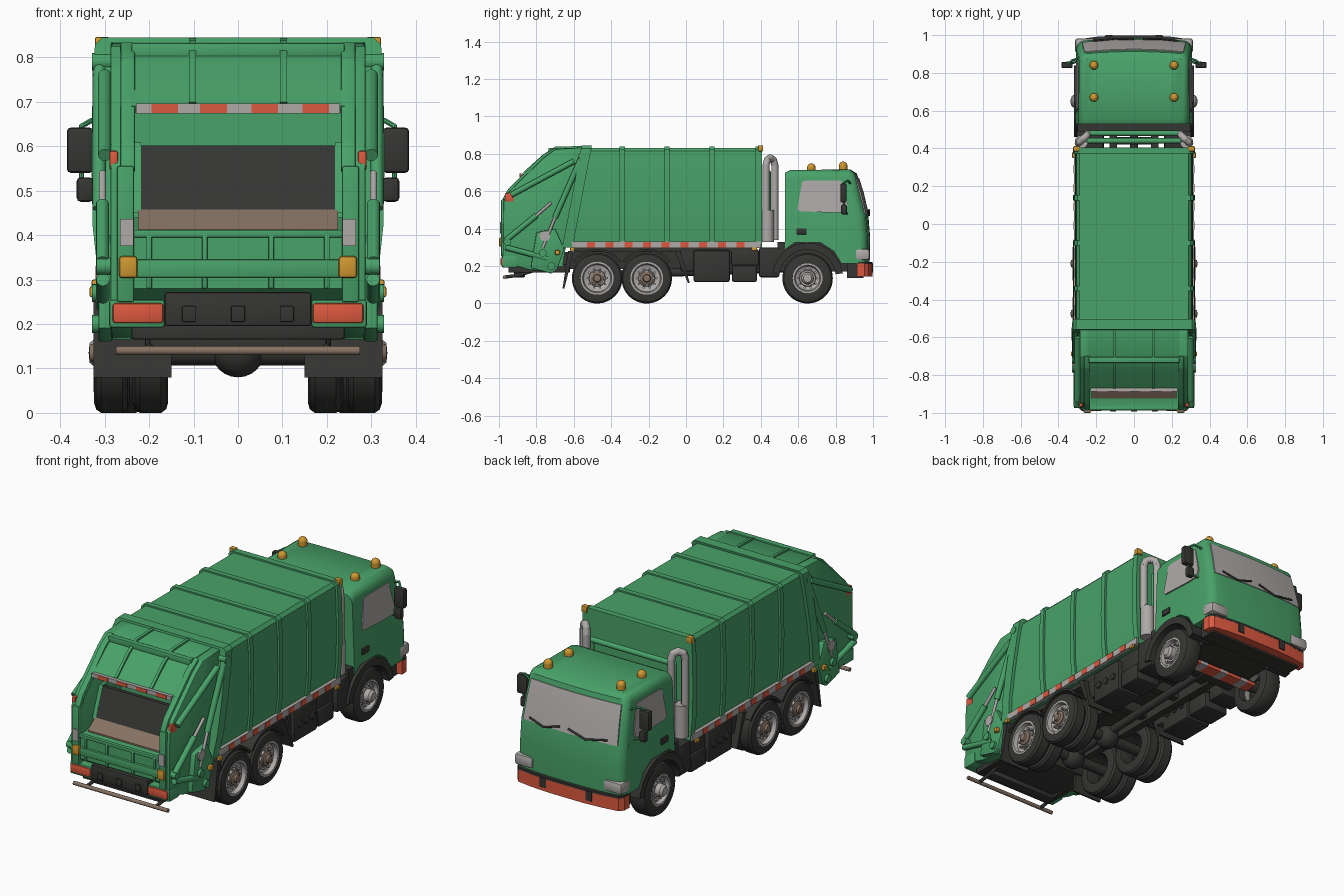
import bpy, bmesh, math
from mathutils import Vector, Matrix

if "Cube" in bpy.data.objects:
    bpy.data.objects.remove(bpy.data.objects["Cube"])

def material(name, r, g, b):
    m = bpy.data.materials.new(name)
    m.diffuse_color = (r, g, b, 1)
    m.use_nodes = True
    m.node_tree.nodes["Principled BSDF"].inputs["Base Color"].default_value = m.diffuse_color
    return m

GREEN = material("body_green", .065, .36, .14)
DARK = material("dark_rubber", .036, .036, .034)
GREY = material("light_grey", .42, .40, .39)
RED = material("signal_red", .72, .10, .05)
AMBER = material("amber", .62, .31, .03)
BROWN = material("worn_brown", .24, .17, .125)

# ---------- helpers ----------
def finish(name, bm, mat, mirror=False):
    if mirror:
        d = bmesh.ops.duplicate(bm, geom=bm.verts[:] + bm.edges[:] + bm.faces[:])
        for v in d["geom"]:
            if isinstance(v, bmesh.types.BMVert):
                v.co.x *= -1
    bmesh.ops.recalc_face_normals(bm, faces=bm.faces[:])
    me = bpy.data.meshes.new(name)
    bm.to_mesh(me)
    bm.free()
    me.materials.append(mat)
    ob = bpy.data.objects.new(name, me)
    bpy.context.collection.objects.link(ob)

def bevel(bm, w, edges=None, seg=2):
    if w:
        bmesh.ops.bevel(bm, geom=edges or bm.edges[:], offset=w, segments=seg,
                        affect='EDGES', profile=.5, clamp_overlap=True)

def boxes(name, mat, dims, bev=0, mirror=False):
    bm = bmesh.new()
    for x0, x1, y0, y1, z0, z1 in dims:
        m = Matrix.Translation(((x0+x1)/2, (y0+y1)/2, (z0+z1)/2)) @ Matrix.Diagonal((x1-x0, y1-y0, z1-z0, 1))
        bmesh.ops.create_cube(bm, size=1, matrix=m)
    bevel(bm, bev)
    finish(name, bm, mat, mirror)

def extrude(bm, pts, vec):
    f = bm.faces.new([bm.verts.new(p) for p in pts])
    g = bmesh.ops.extrude_face_region(bm, geom=[f])
    bmesh.ops.translate(bm, vec=vec, verts=[v for v in g["geom"] if isinstance(v, bmesh.types.BMVert)])

def shape_cab(bm):  # cab leans inward towards the roof and its nose bows slightly
    for x in (-.2, -.1, 0, .1, .2):
        bmesh.ops.bisect_plane(bm, geom=bm.verts[:] + bm.edges[:] + bm.faces[:], plane_co=(x, 0, 0), plane_no=(1, 0, 0))
    for v in bm.verts:
        v.co.y -= .018 * (v.co.x / .3)**2 * min(1, max(0, (v.co.y - .85) / .08))
        v.co.x *= 1 - .22 * max(0, v.co.z - .45)

def prism(name, mat, pts, x0, x1, mirror=False, bev=0, pick=None, post=None):
    """Side profile of (y, z) points pushed along x."""
    bm = bmesh.new()
    extrude(bm, [(x0, y, z) for y, z in pts], (x1 - x0, 0, 0))
    bevel(bm, bev, [e for e in bm.edges if pick(e)] if pick else None, 4 if pick else 2)
    if post:
        post(bm)
    finish(name, bm, mat, mirror)

def slab(name, mat, pts, z0, z1):
    """Plan outline of right-hand (x, y) points, mirrored and raised."""
    bm = bmesh.new()
    extrude(bm, [(x, y, z0) for x, y in pts] + [(-x, y, z0) for x, y in reversed(pts)], (0, 0, z1 - z0))
    finish(name, bm, mat)

def add_rod(bm, a, b, r, n=16):
    a, b = Vector(a), Vector(b)
    m = Matrix.Translation((a+b)/2) @ (b-a).to_track_quat('Z', 'Y').to_matrix().to_4x4()
    bmesh.ops.create_cone(bm, cap_ends=True, segments=n, radius1=r, radius2=r, depth=(b-a).length, matrix=m)

def tube(name, mat, paths, r, mirror=False, n=12):
    bm = bmesh.new()
    for path in paths:
        for a, b in zip(path, path[1:]):
            add_rod(bm, a, b, r, n)
        for p in path[1:-1]:
            bmesh.ops.create_uvsphere(bm, u_segments=n, v_segments=8, radius=r, matrix=Matrix.Translation(p))
    finish(name, bm, mat, mirror)

def lathe(name, mat, prof, y, z, n=40):
    """(x, radius) profile turned around a sideways axle, mirrored to both sides."""
    bm = bmesh.new()
    rings = [[bm.verts.new((x, y + r*math.cos(i*math.tau/n), z + r*math.sin(i*math.tau/n)))
              for i in range(n)] for x, r in prof]
    for a, b in zip(rings, rings[1:]):
        for i in range(n):
            bm.faces.new((a[i], a[(i+1) % n], b[(i+1) % n], b[i]))
    bmesh.ops.remove_doubles(bm, verts=bm.verts[:], dist=1e-5)
    finish(name, bm, mat, True)

def section(name, y0, y1, grow=0, skew=0):
    """Slice of the container; skew 1 leans its rear end, skew 2 the whole slice."""
    half = [(.296, .30), (.309, .42), (.312, .58), (.309, .74), (.304, .815), (.288, .832)]
    pts = [(x+grow, z + (grow*.7 if z > .8 else 0)) for x, z in half]
    pts += [(-x, z) for x, z in reversed(pts)]
    bm = bmesh.new()
    extrude(bm, [(x, y0, z) for x, z in pts], (0, y1-y0, 0))
    for v in bm.verts:
        if skew == 2 or (skew == 1 and abs(v.co.y - y0) < 1e-5):
            v.co.y -= (.835 - v.co.z) * .19
    finish(name, bm, GREEN)

def arch(name, y, r0, r1, a0, a1, x0, x1):
    ang = [math.radians(a0 + (a1-a0)*i/14) for i in range(15)]
    pts = [(y + r1*math.cos(a), .135 + r1*math.sin(a)) for a in ang]
    pts += [(y + r0*math.cos(a), .135 + r0*math.sin(a)) for a in reversed(ang)]
    prism(name, DARK, pts, x0, x1, True)

# ---------- container body ----------
section("container", -.53, .39, 0, 1)
for i, y in enumerate((-.355, -.115, .125)):
    section(f"container_rib_{i}", y, y + .028, .011)
section("container_front_frame", .372, .405, .012)
section("container_rear_flange", -.56, -.505, .018, 2)
boxes("side_stripe", GREY, [(.30, .318, -.61, .40, .298, .332)], 0, True)
boxes("side_stripe_marks", RED, [(.31, .3205, -.53 + i*.1, -.487 + i*.1, .30, .33) for i in range(9)], 0, True)
boxes("container_floor", DARK, [(-.28, .28, -.6, .38, .275, .302)])

# ---------- tailgate ----------
side = [(-.54, .835), (-.70, .825), (-.76, .78), (-.94, .605), (-.975, .55), (-.98, .25),
        (-.94, .21), (-.84, .18), (-.71, .165), (-.66, .27), (-.63, .33)]
prism("tailgate_side", GREEN, side, .238, .287, True, .005)
prism("tailgate_roof", GREEN, [(-.53, .835), (-.70, .828), (-.765, .782), (-.872, .69), (-.86, .675),
      (-.75, .765), (-.69, .80), (-.53, .80)], -.24, .24)
prism("tailgate_roof_rib", GREEN, [(-.56, .842), (-.70, .838), (-.77, .792), (-.872, .70), (-.85, .69),
      (-.70, .81), (-.56, .82)], .095, .11, True)
boxes("tailgate_roof_lip", GREEN, [(-.24, .24, -.735, -.705, .80, .832)], .004)
prism("tailgate_post", GREEN, [(-.70, .835), (-.765, .795), (-.952, .61), (-.985, .55), (-.965, .54),
      (-.935, .59), (-.75, .77), (-.70, .80)], .232, .264, True, .004)
boxes("tailgate_lower_post", GREEN, [(.234, .272, -.988, -.96, .25, .555)], .004, True)
boxes("tailgate_back_wall", GREEN, [(-.24, .24, -.63, -.60, .4, .82)])
prism("hopper", GREEN, [(-.92, .405), (-.975, .405), (-.975, .28), (-.86, .2), (-.66, .2), (-.62, .44), (-.85, .44)], -.24, .24)
prism("packer_panel", DARK, [(-.866, .458), (-.81, .602), (-.79, .602), (-.83, .445)], -.222, .222)
prism("hopper_floor", BROWN, [(-.866, .458), (-.925, .413), (-.925, .405), (-.85, .43)], -.225, .225)
prism("packer_frame", GREEN, [(-.87, .45), (-.81, .608), (-.70, .608), (-.70, .45)], .218, .24, True)
boxes("opening_stripe", GREY, [(-.23, .23, -.886, -.868, .674, .696)])
boxes("opening_stripe_marks", RED, [(x, x + .06, -.889, -.87, .675, .695) for x in (-.195, -.085, .03, .145)])
boxes("hopper_ribs", GREEN, [(x-.006, x+.006, -.985, -.97, .28, .405) for x in (-.2, -.075, .075, .2)]
      + [(-.24, .24, -.988, -.97, .305, .345), (-.24, .24, -.985, -.965, .395, .412)], .002)
boxes("rear_crossbox", DARK, [(-.165, .165, -.985, -.86, .195, .272), (-.24, .24, -.95, -.62, .165, .21),
      (-.20, .20, -.92, -.86, .14, .18)], .006)
boxes("rear_crossbox_fittings", DARK, [(x-.016, x+.016, -.993, -.98, .205, .24) for x in (-.11, 0, .11)], .003)
boxes("tail_light_housing", GREEN, [(.165, .29, -.982, -.90, .192, .255)], .006, True)
boxes("tail_light", RED, [(.168, .282, -.99, -.965, .202, .247)], .006, True)
boxes("tail_amber_lamp", AMBER, [(.226, .268, -1, -.975, .303, .353)], .008, True)
boxes("tail_reflector", GREY, [(.235, .266, -.994, -.986, .375, .436)], 0, True)
boxes("upper_tail_light", RED, [(.270, .289, -.968, -.92, .545, .59)], .005, True)
tube("rear_step", BROWN, [[(-.275, -.97, .14), (.275, -.97, .14)]], .010)
tube("step_bracket", DARK, [[(.2, -.965, .142), (.2, -.90, .15), (.2, -.80, .18)]], .009, True)
# lift arms, rams and pivots on the tailgate sides
prism("tailgate_lower_arm", GREEN, [(-.83, .19), (-.72, .16), (-.69, .18), (-.65, .29), (-.70, .40), (-.80, .38)],
      .284, .314, True, .004)
tube("lift_ram", GREEN, [[(.312, -.555, .79), (.312, -.70, .46)], [(.305, -.96, .34), (.305, -.80, .47)],
     [(.30, -.60, .76), (.30, -.935, .58)], [(.304, -.965, .30), (.304, -.74, .24)]], .015, True)
tube("ram_rod", GREY, [[(.312, -.70, .46), (.312, -.765, .30)], [(.305, -.80, .47), (.305, -.72, .54)]], .008, True)
tube("arm_pivot", GREY, [[(.28, -.755, .36), (.32, -.755, .36)]], .028, True, 20)
tube("arm_pins", GREEN, [[(.28, y, z), (.328, y, z)] for y, z in ((-.555, .79), (-.765, .27), (-.72, .2))]
     + [[(.28, -.955, .33), (.318, -.955, .33)]], .02, True, 16)

# ---------- cab ----------
cab = [(.53, .29), (.53, .70), (.56, .714), (.88, .716), (.913, .695), (.945, .59), (.975, .47), (.985, .35),
       (.982, .215), (.83, .215), (.79, .28), (.72, .325), (.58, .325)]
def outline(e):
    a, b = (v.co for v in e.verts)
    m = (a + b) / 2
    return abs(a.x - b.x) < 1e-4 and m.z > .23 and (m.y > .89 or m.z > .69)
prism("cab", GREEN, cab, -.307, .307, False, .04, outline, shape_cab)
prism("windscreen", GREY, [(.978, .475), (.951, .59), (.926, .67), (.916, .67), (.938, .59), (.965, .475)],
      -.276, .276, post=shape_cab)
prism("side_window", GREY, [(.595, .503), (.62, .65), (.64, .658), (.83, .658), (.868, .53), (.858, .488), (.79, .485), (.61, .493)],
      .302, .310, True, post=shape_cab)
tube("wipers", DARK, [[(-.22, .97, .495), (-.10, .98, .472), (.0, .978, .50)], [(.05, .978, .50), (.14, .98, .472), (.23, .97, .495)]], .005)
boxes("headlight", GREY, [(.205, .312, .905, .983, .232, .292)], .014, True)
bow = [(.312, .925), (.31, .955), (.292, .977), (.2, .99), (.1, .997), (0, .998)]
slab("bumper", RED, [(.312, .915)] + bow[:-1], .145, .214)
slab("bumper_dark_top", DARK, [(.30, .915)] + [(x*.998, y + .001) for x, y in bow[:-1]], .210, .222)
boxes("bumper_dark_marks", DARK, [(.115, .15, .94, 1.0, .165, .213)], 0, True)
boxes("door_handle", DARK, [(.30, .313, .59, .645, .37, .402)], .003, True)
boxes("mirrors", DARK, [(.325, .385, .825, .858, .54, .642), (.325, .363, .83, .86, .475, .53)], .009, True)
tube("mirror_arm", GREEN, [[(.285, .88, .64), (.33, .865, .658), (.352, .845, .645), (.352, .845, .50), (.30, .86, .48)]], .006, True, 8)
bm = bmesh.new()
for y, h in ((.67, .738), (.84, .748)):
    add_rod(bm, (.212, y, .705), (.212, y, h-.012), .023)
    bmesh.ops.create_uvsphere(bm, u_segments=16, v_segments=8, radius=.023, matrix=Matrix.Translation((.212, y, h-.012)))
finish("roof_beacons", bm, AMBER, True)
boxes("marker_lamps", AMBER, [(.288, .322, .385, .412, .813, .846), (.312, .328, .35, .38, .282, .30),
      (.31, .334, -.70, -.675, .26, .285), (.31, .33, -.62, -.595, .28, .30)], .005, True)

# ---------- exhaust stacks and the frame between them ----------
tube("exhaust_muffler", GREY, [[(.278, .435, .33), (.278, .435, .50)]], .035, True, 24)
tube("exhaust_pipe", GREY, [[(.295, .428, .49), (.295, .428, .74), (.288, .435, .768), (.27, .45, .778), (.252, .467, .768),
     (.247, .475, .74), (.247, .475, .34)]], .019, True)
tube("cross_frame", GREEN, [[(-.24, .44, .35), (-.24, .44, .70), (.24, .44, .70), (.24, .44, .35)],
     [(-.24, .48, .62), (.24, .48, .62)]], .014)

# ---------- chassis ----------
boxes("chassis_rails", DARK, [(.09, .13, -.86, .93, .185, .275)], 0, True)
boxes("cross_members", DARK, [(-.12, .12, y, y+.04, .20, .26) for y in (-.7, -.36, -.05, .2, .42)]
      + [(-.2, .2, .50, .93, .17, .33), (-.30, .30, .49, .54, .24, .33), (-.28, .28, .86, .95, .135, .22)])
boxes("side_tanks", DARK, [(.15, .30, .04, .235, .115, .285), (.16, .305, .39, .50, .14, .30),
      (.15, .285, .24, .39, .20, .29), (.15, .295, .245, .38, .115, .205), (.15, .28, -.03, .05, .17, .285)], .012, True)
tube("tank_bands", DARK, [[(.14, y, .2), (.308, y, .2)] for y in (.085, .14, .195)], .018, True)
tube("drive_shaft", DARK, [[(0, -.5, .15), (0, .6, .19)]], .022)
tube("axles", DARK, [[(-.26, y, .135), (.26, y, .135)] for y in (-.475, -.21, .65)], .028)
boxes("front_axle_beam", RED, [(-.2, .2, .635, .705, .107, .125)])
boxes("front_axle_marks", GREY, [(x-.022, x+.022, .634, .706, .1065, .1255) for x in (-.13, 0, .13)])
bm = bmesh.new()
for y in (-.475, -.21):
    bmesh.ops.create_uvsphere(bm, u_segments=20, v_segments=12, radius=.06, matrix=Matrix.Translation((0, y, .14)))
finish("differentials", bm, DARK)

# ---------- wheels and mudguards ----------
def tyre(name, cx, w, y):
    prof = [(-1, .08), (-1, .112), (-.88, .127), (-.6, .135), (.6, .135), (.88, .127), (1, .112), (1, .08), (.7, .078), (-.7, .078), (-1, .08)]
    lathe(name, DARK, [(cx + a*w, r) for a, r in prof], y, .135)

def rim(name, xo, y, r):
    lathe(name, GREY, [(xo-.06, r-.005), (xo-.012, r), (xo+.003, r), (xo+.003, r-.01), (xo-.018, r-.016),
                       (xo-.026, .045), (xo-.01, .042), (xo-.01, 0)], y, .135)
    bm = bmesh.new()
    for i in range(10):
        a = i * math.tau / 10
        p = (y + .052*math.cos(a), .135 + .052*math.sin(a))
        add_rod(bm, (xo-.03, *p), (xo-.008, *p), .006, 8)
    finish(name + "_nuts", bm, GREY, True)

for i, y in enumerate((-.475, -.21)):
    tyre(f"rear_tyre_inner_{i}", .197, .040, y)
    tyre(f"rear_tyre_outer_{i}", .284, .040, y)
    rim(f"rear_rim_{i}", .322, y, .088)
    lathe(f"rear_hub_{i}", BROWN, [(.30, .038), (.318, .036), (.324, .022), (.334, .018), (.336, 0)], y, .135, 20)
    arch(f"rear_mudguard_{i}", y, .145, .157, 35, 145, .16, .318)
tyre("front_tyre", .26, .05, .65)
rim("front_rim", .306, .65, .08)
lathe("front_hub", GREY, [(.28, .034), (.322, .032), (.334, .022), (.336, 0)], .65, .135, 20)
arch("front_mudguard", .65, .152, .19, 8, 172, .19, .318)
prism("rear_mud_flap", DARK, [(-.60, .28), (-.63, .28), (-.66, .08), (-.65, .08)], .15, .325, True)
prism("middle_mud_flap", DARK, [(-.06, .28), (-.03, .28), (.02, .11), (.01, .11)], .15, .31, True)

# ---------- smooth shading with sharp edges kept ----------
bpy.ops.object.select_all(action='SELECT')
bpy.context.view_layer.objects.active = bpy.context.scene.objects[0]
bpy.ops.object.shade_smooth_by_angle(angle=math.radians(35))
